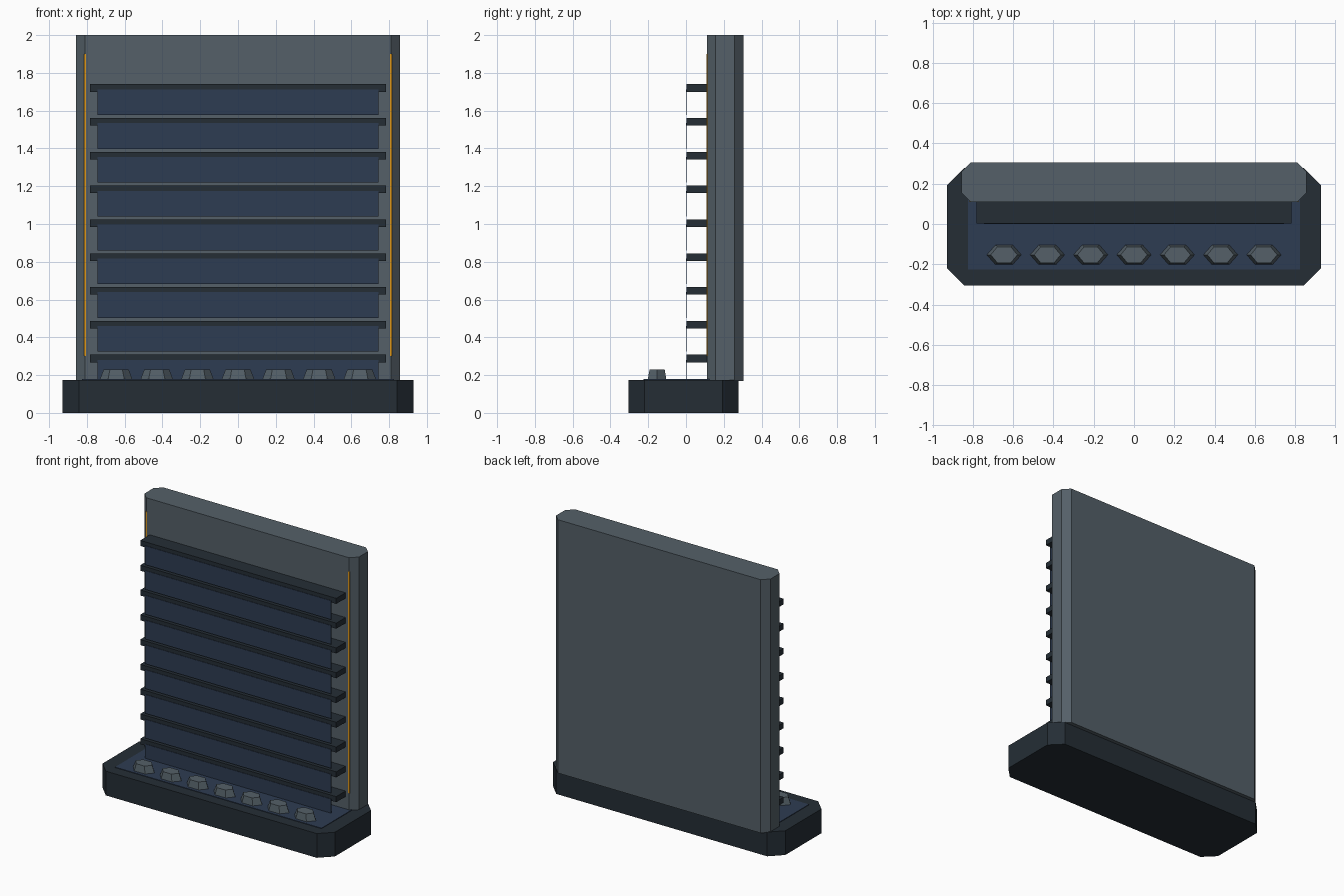
import bpy
import bmesh
from math import cos, sin, pi

cube = bpy.data.objects.get("Cube")
if cube:
    bpy.data.objects.remove(cube, do_unlink=True)


def material(name, colour):
    mat = bpy.data.materials.new(name)
    mat.use_nodes = True
    rgba = (*colour, 1.0)
    mat.diffuse_color = rgba
    mat.node_tree.nodes["Principled BSDF"].inputs["Base Color"].default_value = rgba
    return mat


GREY = material("slate_grey", (0.089, 0.117, 0.138))
DARK = material("dark_steel", (0.018, 0.027, 0.036))
BLUE = material("deep_blue", (0.027, 0.045, 0.084))
AMBER = material("amber", (0.72, 0.31, 0.012))


def prism(name, bottom, top, z0, z1, mat):
    """Closed solid between two matching outlines at heights z0 and z1."""
    bm = bmesh.new()
    low = [bm.verts.new((x, y, z0)) for x, y in bottom]
    high = [bm.verts.new((x, y, z1)) for x, y in top]
    bm.faces.new(low[::-1])
    bm.faces.new(high)
    for i in range(len(low)):
        j = (i + 1) % len(low)
        bm.faces.new((low[i], low[j], high[j], high[i]))
    bmesh.ops.recalc_face_normals(bm, faces=bm.faces)
    mesh = bpy.data.meshes.new(name)
    bm.to_mesh(mesh)
    bm.free()
    mesh.materials.append(mat)
    obj = bpy.data.objects.new(name, mesh)
    bpy.context.collection.objects.link(obj)
    return obj


def block(name, x0, x1, y0, y1, z0, z1, mat, cut=0.0):
    """Box whose upright corners are cut off at 45 degrees."""
    if cut:
        outline = [(x0 + cut, y0), (x1 - cut, y0), (x1, y0 + cut), (x1, y1 - cut),
                   (x1 - cut, y1), (x0 + cut, y1), (x0, y1 - cut), (x0, y0 + cut)]
    else:
        outline = [(x0, y0), (x1, y0), (x1, y1), (x0, y1)]
    return prism(name, outline, outline, z0, z1, mat)


def hexagon(cx, cy, rx, ry):
    return [(cx + rx * cos(i * pi / 3), cy + ry * sin(i * pi / 3)) for i in range(6)]


BASE_TOP = 0.175
PANEL_FRONT = 0.11

# Base, its inlaid top and the upright back panel
block("base", -0.928, 0.928, -0.305, 0.277, 0, BASE_TOP, DARK, cut=0.085)
block("base_inlay", -0.825, 0.825, -0.225, 0.2, BASE_TOP - 0.002, BASE_TOP + 0.004, BLUE)
block("back_panel", -0.857, 0.857, PANEL_FRONT, 0.305, BASE_TOP - 0.005, 2.0, GREY, cut=0.047)

# Light strips along the panel's front edges
for side, x in (("right", -0.81), ("left", 0.81)):
    block(f"light_strip_{side}", x - 0.006, x + 0.006,
          PANEL_FRONT - 0.002, PANEL_FRONT + 0.005, 0.3, 1.9, AMBER)

# Shelves, each with a thin screen hanging from its front edge
for i in range(9):
    z = 1.74 - i * 0.179
    block(f"shelf_{i + 1}", -0.783, 0.783, 0.003, PANEL_FRONT, z - 0.04, z, DARK)
    block(f"screen_{i + 1}", -0.745, 0.745, 0.0, 0.003,
          max(z - 0.163, BASE_TOP), z - 0.027, BLUE)

# Row of tapered hexagonal studs
for i in range(7):
    x = (i - 3) * 0.215
    prism(f"stud_{i + 1}", hexagon(x, -0.153, 0.087, 0.057),
          hexagon(x, -0.153, 0.066, 0.046), BASE_TOP, 0.23, GREY)
